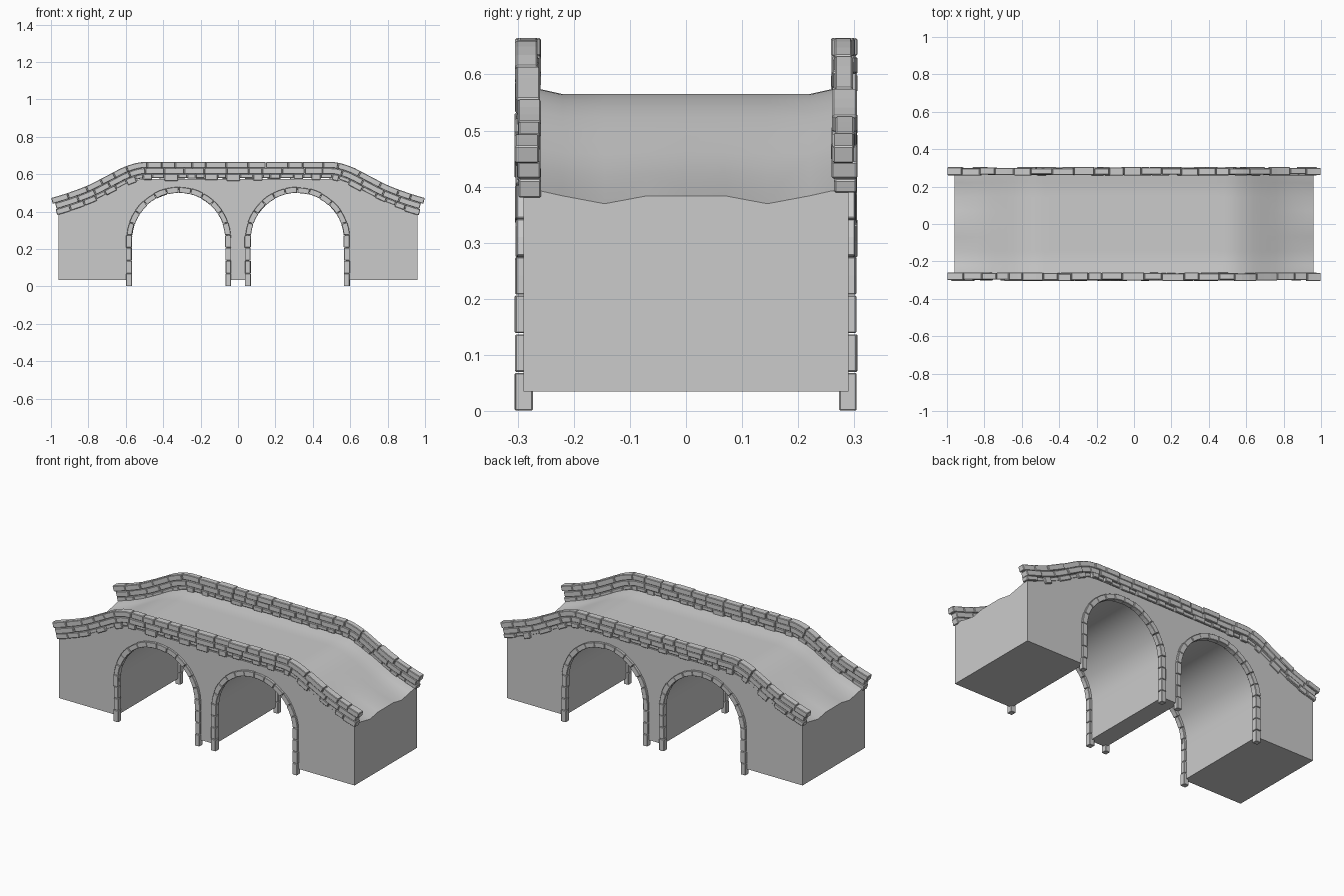
import bpy, bmesh, math, random

if "Cube" in bpy.data.objects:
    bpy.data.objects.remove(bpy.data.objects["Cube"])

random.seed(7)
stone_grey = bpy.data.materials.new("stone grey")
stone_grey.diffuse_color = (0.6, 0.6, 0.6, 1)
stone_grey.use_nodes = True
stone_grey.node_tree.nodes["Principled BSDF"].inputs["Base Color"].default_value = stone_grey.diffuse_color

# Half profile of the parapet top (x, z); mirrored about x = 0
CREST = [(0, .665), (.5, .665), (.6, .642), (.7, .592), (.8, .541), (.9, .503), (1.0, .472)]


def crest(x):
    """Smooth height of the parapet top at x."""
    x = min(abs(x), 1.0)
    n = len(CREST)
    slope = [0, 0] + [(CREST[i + 1][1] - CREST[i - 1][1]) / (CREST[i + 1][0] - CREST[i - 1][0])
                      for i in range(2, n - 1)] + [-.28]
    for i in range(n - 1):
        (x0, z0), (x1, z1) = CREST[i], CREST[i + 1]
        if x <= x1:
            h = x1 - x0
            t = (x - x0) / h
            return ((2*t**3 - 3*t**2 + 1) * z0 + (t**3 - 2*t**2 + t) * h * slope[i]
                    + (3*t**2 - 2*t**3) * z1 + (t**3 - t**2) * h * slope[i + 1])
    return CREST[-1][1]


def crest_path(x):
    """Point and inward (downward) normal on the parapet top."""
    dz = (crest(min(x + .01, 1)) - crest(max(x - .01, -1))) / (min(x + .01, 1) - max(x - .01, -1))
    k = math.hypot(1, dz)
    return x, crest(x), dz / k, -1 / k


R, SPRING, CX = .28, .25, .317
RING_LEN = 2 * SPRING + math.pi * R


def ring_path(cx):
    """Outer line of an arch ring by length, with inward normal."""
    def path(s):
        if s < SPRING:
            return cx - R, s, 1, 0
        if s > RING_LEN - SPRING:
            return cx + R, RING_LEN - s, -1, 0
        a = math.pi - (s - SPRING) / R
        return cx + R * math.cos(a), SPRING + R * math.sin(a), -math.cos(a), -math.sin(a)
    return path


def loft(bm, rings):
    """Closed tube through rings of points, with capped ends."""
    vs = [[bm.verts.new(p) for p in r] for r in rings]
    n = len(rings[0])
    for a, b in zip(vs, vs[1:]):
        for i in range(n):
            bm.faces.new((a[i], a[(i + 1) % n], b[(i + 1) % n], b[i]))
    return [bm.faces.new(vs[0]), bm.faces.new(vs[-1][::-1])]


def stone(bm, path, a, b, d0, d1, y0, y1, steps=3):
    """One block following a path between a and b, from depth d0 to d1."""
    rings = []
    for i in range(steps + 1):
        x, z, nx, nz = path(a + (b - a) * i / steps)
        rings.append([(x + nx * d, y, z + nz * d) for d, y in ((d0, y0), (d0, y1), (d1, y1), (d1, y0))])
    loft(bm, rings)


def finish(bm, name, bevel=0.0, smooth=None):
    bmesh.ops.recalc_face_normals(bm, faces=bm.faces)
    me = bpy.data.meshes.new(name)
    bm.to_mesh(me)
    bm.free()
    ob = bpy.data.objects.new(name, me)
    bpy.context.collection.objects.link(ob)
    me.materials.append(stone_grey)
    if bevel:
        m = ob.modifiers.new("worn edges", 'BEVEL')
        m.width, m.segments, m.limit_method = bevel, 1, 'ANGLE'
        m.angle_limit = math.radians(40)
    if smooth:
        bpy.ops.object.select_all(action='DESELECT')
        ob.select_set(True)
        bpy.context.view_layer.objects.active = ob
        bpy.ops.object.shade_smooth_by_angle(angle=math.radians(smooth))
    return ob


# Bridge body: outline with two arched openings, swept across the width
low = [(-.96, .035)]
for cx in (-CX, CX):
    r = .264
    low.append((cx - r, .035))
    for i in range(33):
        a = math.pi * (1 - i / 32)
        low.append((cx + r * math.cos(a), SPRING + r * math.sin(a)))
    low.append((cx + r, .035))
low.append((.96, .035))
top_x = [.96 - 1.92 * i / 48 for i in range(49)]


def deck_z(x, y):
    y = abs(y)
    edge = max(0, min(1, (y - .22) / .04)) * .009
    worn = max(0, (abs(x) - .7) / .26) * max(0, 1 - abs(y - .145) / .075) * .014
    return crest(x) - .1 + edge - worn


ys = [-.29, -.26, -.22, -.145, -.07, 0, .07, .145, .22, .26, .29]
bm = bmesh.new()
caps = loft(bm, [[(x, y, z) for x, z in low] + [(x, y, deck_z(x, y)) for x in top_x] for y in ys])
bmesh.ops.triangulate(bm, faces=caps)
finish(bm, "bridge_body_and_deck", smooth=30)

for side, word in ((-1, "front"), (1, "back")):
    # Arch rings of cut stones
    for cx, lr in ((-CX, "left"), (CX, "right")):
        bm = bmesh.new()
        count = 20
        for i in range(count):
            a, b = RING_LEN * i / count, RING_LEN * (i + 1) / count
            out = .303 + random.uniform(-.002, .003)
            stone(bm, ring_path(cx), a + .001, b - .001, random.uniform(-.002, .002),
                  .03 + random.uniform(-.002, .002), side * .273, side * out, 2)
        finish(bm, f"{word}_{lr}_arch_ring", .002)

    # Parapet: three courses of uneven blocks following the crest
    bm = bmesh.new()
    for row, (d0, d1) in enumerate(((0, .032), (.0325, .064), (.0645, .094))):
        x = -1 + (0, .012, .006)[row]
        end = 1 - (0, .012, .006)[row]
        n = 0
        while x < end - .01:
            w = random.uniform(.065, .12) if row < 2 else random.uniform(.04, .075)
            nxt = x + w if x + w < end - .05 else end
            out = .3 + random.uniform(-.004, .006)
            inn = .262 + random.uniform(-.004, .004)
            bottom = d1
            if row == 2:
                bottom += random.uniform(-.006, .008)
                # every other low block sits back into the wall
                if n % 2 and abs(x) < .88:
                    out, bottom = .2915, .086
            stone(bm, crest_path, x + .001, nxt - .001, d0, bottom, side * inn, side * out)
            x, n = nxt, n + 1
    finish(bm, f"{word}_parapet", .003)
